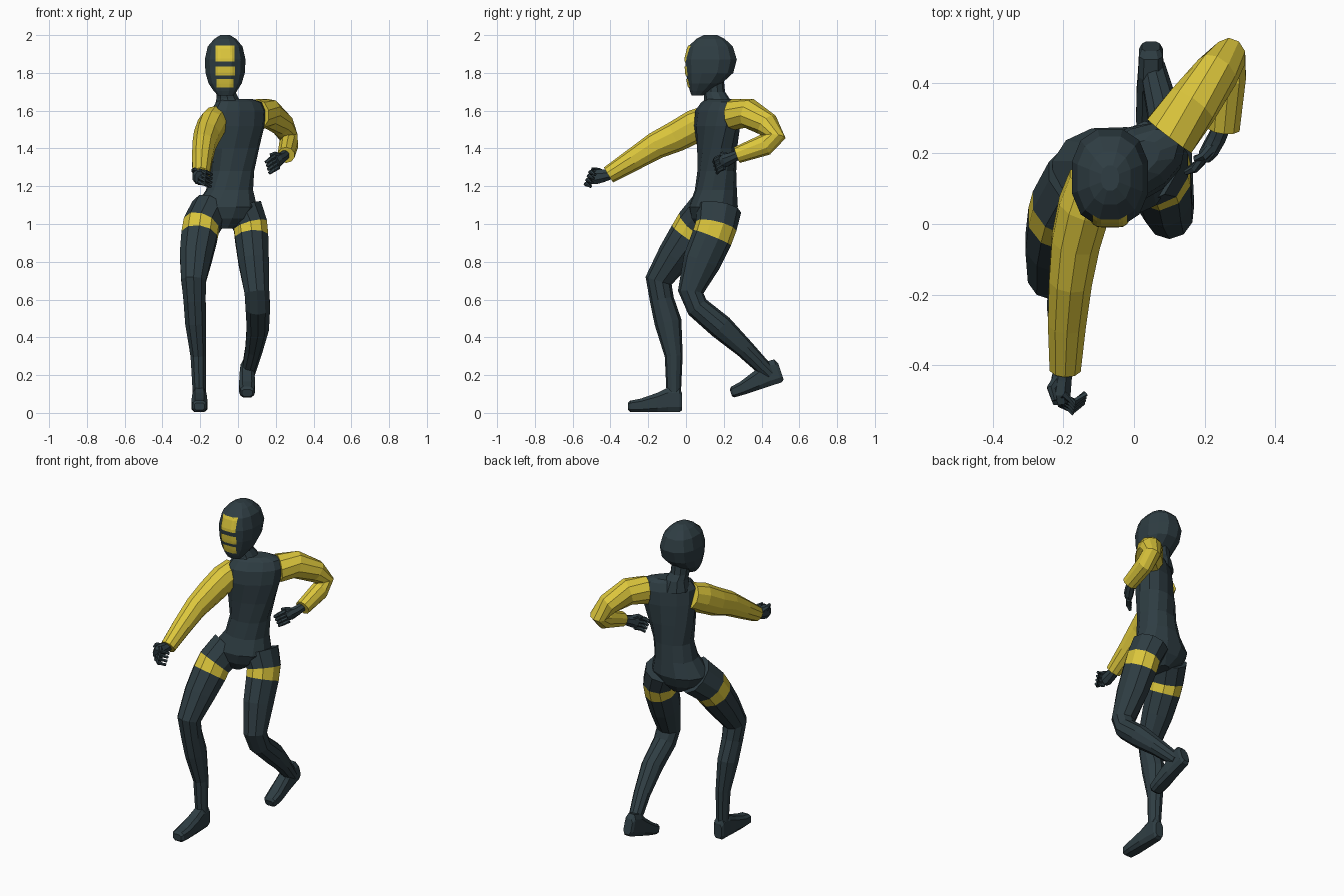
import bpy, bmesh, math
from mathutils import Vector
from mathutils.bvhtree import BVHTree


def material(name, rgb):
    m = bpy.data.materials.new(name)
    m.diffuse_color = (*rgb, 1)
    return m


DARK = material("dark slate", (0.028, 0.047, 0.056))
YELLOW = material("yellow", (0.72, 0.57, 0.045))
X, Z = Vector((1, 0, 0)), Vector((0, 0, 1))


def finish(name, bm, mats):
    me = bpy.data.meshes.new(name)
    bm.to_mesh(me)
    for m in mats:
        me.materials.append(m)
    ob = bpy.data.objects.new(name, me)
    bpy.context.collection.objects.link(ob)
    return ob


def loft(name, stations, mat=DARK, n=10, power=1.0, axis=None, bands=()):
    """Tube through stations (x, y, z, half width, half depth[, yaw])."""
    bm = bmesh.new()
    pts = [Vector(s[:3]) for s in stations]
    rings = []
    for i, s in enumerate(stations):
        t = axis or (pts[min(i + 1, len(pts) - 1)] - pts[max(i - 1, 0)]).normalized()
        yaw = math.radians(s[5]) if len(s) > 5 else 0
        ref = Vector((math.cos(yaw), math.sin(yaw), 0))
        side = (ref - t * ref.dot(t)).normalized()
        up = t.cross(side)
        ring = []
        for k in range(n):
            a = 2 * math.pi * (k + 0.5) / n
            c, d = math.cos(a), math.sin(a)
            c = math.copysign(abs(c) ** power, c)
            d = math.copysign(abs(d) ** power, d)
            ring.append(bm.verts.new(pts[i] + side * c * s[3] * 1.03 + up * d * s[4] * 1.03))
        rings.append(ring)
    for i in range(len(rings) - 1):
        for k in range(n):
            j = (k + 1) % n
            f = bm.faces.new((rings[i][k], rings[i][j], rings[i + 1][j], rings[i + 1][k]))
            f.material_index = 1 if i in bands else 0
    bm.faces.new(rings[0])
    bm.faces.new(rings[-1])
    bmesh.ops.recalc_face_normals(bm, faces=bm.faces)
    return finish(name, bm, [mat, YELLOW] if bands else [mat])


# head, with yellow face plates laid on its front
head = loft("head", [
    (-.065, .06, 1.68, .042, .03), (-.067, .075, 1.705, .062, .055),
    (-.068, .10, 1.745, .088, .09), (-.068, .125, 1.80, .104, .125),
    (-.068, .132, 1.87, .108, .137), (-.068, .13, 1.94, .092, .118),
    (-.068, .13, 1.98, .058, .075), (-.068, .13, 2.0, .025, .035)],
    n=12, power=.85, axis=Z)
bm = bmesh.new()
bm.from_mesh(head.data)
tree = BVHTree.FromBMesh(bm)
bm.free()
for name, z0, z1, w in (("brow_plate", 1.86, 1.945, .05),
                        ("cheek_plate", 1.785, 1.835, .052),
                        ("chin_plate", 1.722, 1.768, .045)):
    bm = bmesh.new()
    bmesh.ops.create_grid(bm, x_segments=8, y_segments=5, size=1)
    for v in bm.verts:
        px, pz = -.068 + v.co.x * w, (z0 + z1) / 2 + v.co.y * (z1 - z0) / 2
        hit = tree.ray_cast(Vector((px, -1, pz)), Vector((0, 1, 0)))[0]
        v.co = Vector((px, hit.y - .005, pz))
    bmesh.ops.recalc_face_normals(bm, faces=bm.faces)
    for f in bm.faces:
        f.normal_update()
        if f.normal.y > 0:
            f.normal_flip()
    finish(name, bm, [YELLOW])

# neck and twisted torso
loft("neck", [(-.045, .165, 1.60, .085, .08), (-.055, .163, 1.665, .06, .065),
              (-.065, .15, 1.70, .052, .055), (-.068, .14, 1.80, .055, .055)], axis=Z)
loft("torso", [
    (-.07, .135, .975, .04, .07, 0), (-.07, .14, 1.03, .13, .11, 0),
    (-.065, .145, 1.09, .165, .128, 2), (-.045, .158, 1.18, .122, .108, 6),
    (-.03, .163, 1.28, .112, .098, 12), (-.02, .165, 1.40, .13, .098, 22),
    (-.005, .165, 1.52, .15, .10, 30), (0, .168, 1.60, .155, .09, 32),
    (.005, .175, 1.645, .13, .065, 32), (-.01, .172, 1.662, .09, .045, 32)],
    n=12, power=.9, axis=Z)

# sleeves
loft("right_sleeve", [
    (-.115, .125, 1.555, .07, .075), (-.14, .05, 1.52, .075, .085),
    (-.165, -.05, 1.465, .07, .08), (-.18, -.16, 1.415, .062, .07),
    (-.19, -.28, 1.34, .055, .058), (-.195, -.41, 1.26, .045, .045)], YELLOW)
loft("left_sleeve", [
    (.10, .25, 1.58, .08, .08), (.165, .335, 1.585, .073, .077),
    (.235, .43, 1.525, .062, .064), (.268, .47, 1.46, .05, .056),
    (.268, .42, 1.42, .05, .056), (.255, .27, 1.365, .045, .043)], YELLOW)


# hands: a palm, four curled fingers and a thumb
def hand(side, palm, knuckle, spread, mid, tip, thumb):
    loft(side + "_palm", palm, n=8)
    for i in range(4):
        o = Vector(spread) * (i - 1.5)
        loft(f"{side}_finger_{i + 1}",
             [(*(Vector(p) + o), r, r) for p, r in ((knuckle, .013), (mid, .012), (tip, .008))], n=6)
    loft(side + "_thumb", [(*p, r, r) for p, r in zip(thumb, (.016, .013, .008))], n=6)


hand("right",
     [(-.197, -.39, 1.265, .026, .026), (-.205, -.44, 1.255, .03, .035),
      (-.21, -.48, 1.25, .032, .042), (-.205, -.505, 1.245, .025, .036)],
     (-.205, -.495, 1.25), (.002, .008, .021), (-.172, -.518, 1.243), (-.14, -.492, 1.23),
     [(-.215, -.44, 1.27), (-.235, -.465, 1.285), (-.225, -.50, 1.29)])
hand("left",
     [(.252, .285, 1.37, .025, .026), (.235, .245, 1.352, .026, .03),
      (.215, .21, 1.337, .025, .036), (.20, .19, 1.327, .02, .03)],
     (.203, .195, 1.328), (-.006, -.006, .019), (.18, .165, 1.315), (.155, .155, 1.297),
     [(.225, .22, 1.36), (.195, .19, 1.37), (.17, .185, 1.365)])

# legs, each with a yellow thigh band
loft("right_leg", [
    (-.15, .125, 1.07, .10, .115), (-.195, .048, .99, .098, .105), (-.205, .012, .935, .097, .101),
    (-.222, -.06, .83, .088, .09), (-.235, -.145, .70, .067, .07),
    (-.23, -.128, .60, .06, .062), (-.224, -.095, .48, .057, .07),
    (-.21, -.065, .30, .042, .046), (-.205, -.065, .10, .035, .037)], bands=(1,))
loft("left_leg", [
    (.03, .175, 1.08, .10, .115), (.066, .16, .99, .092, .107), (.072, .138, .928, .09, .105),
    (.083, .083, .80, .082, .098), (.10, .025, .64, .067, .066),
    (.105, .06, .56, .066, .06), (.105, .185, .455, .06, .064),
    (.085, .31, .34, .047, .049), (.052, .445, .205, .036, .037)], bands=(1,))


# feet: rings along the sole, given as distance from heel, width and height
def foot(name, heel, pitch):
    a = math.radians(pitch)
    fwd, up = Vector((0, -math.cos(a), -math.sin(a))), Vector((0, -math.sin(a), math.cos(a)))
    st = []
    for s, w, h0, h1 in ((0, .026, .01, .10), (.015, .034, 0, .13), (.075, .037, 0, .132),
                         (.13, .041, 0, .105), (.22, .043, 0, .073), (.275, .038, .002, .062),
                         (.287, .028, .012, .05)):
        c = Vector(heel) + fwd * s + up * (h0 + h1) / 2
        st.append((*c, w, (h1 - h0) / 2))
    loft(name, st, n=8, power=.6, axis=fwd)


foot("right_foot", (-.204, -.02, .003), 0)
foot("left_foot", (.048, .52, .165), 18)
